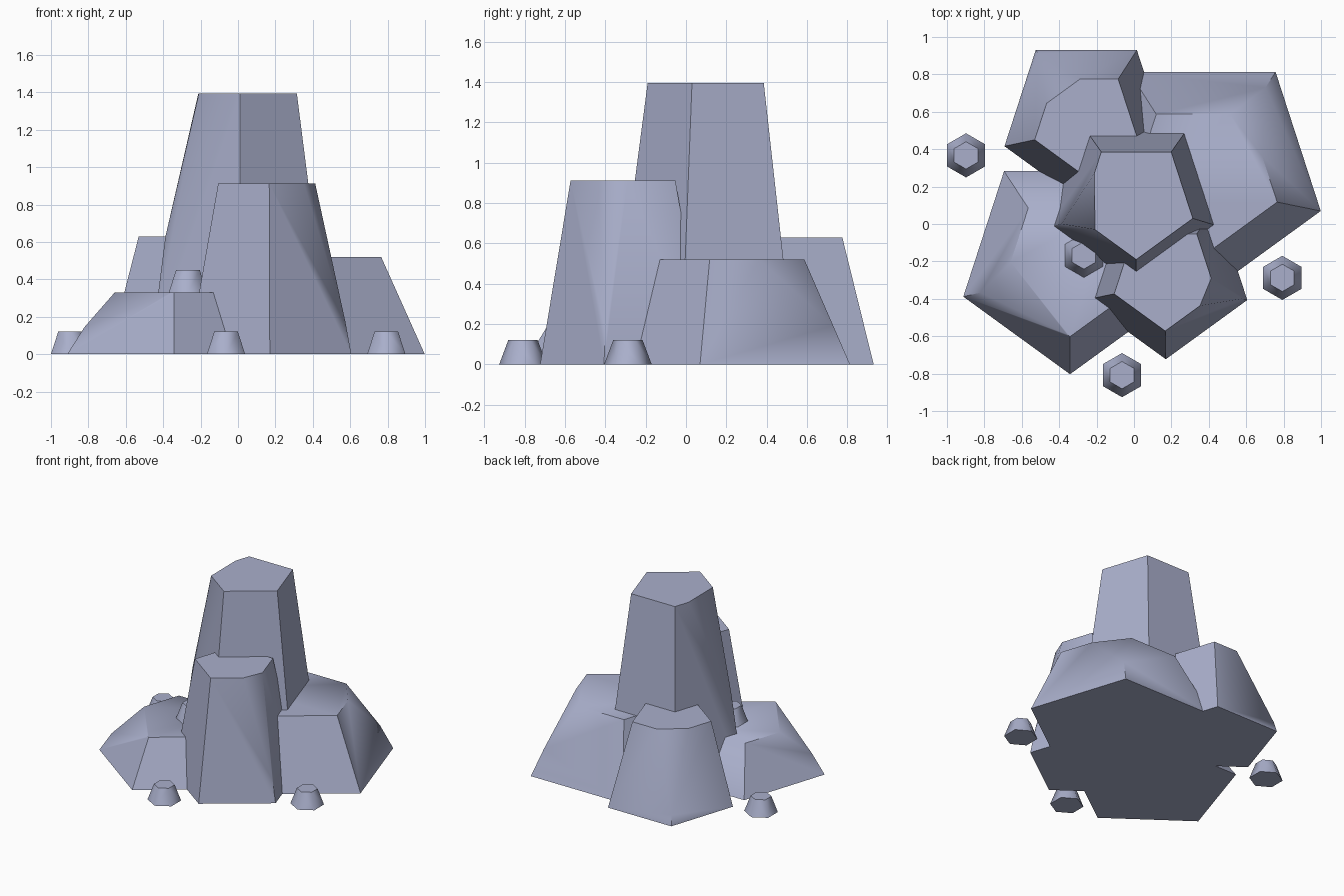
import bpy, bmesh
from math import sin, cos, pi, radians
from mathutils import Vector

if "Cube" in bpy.data.objects:
    bpy.data.objects.remove(bpy.data.objects["Cube"])

# Blue-grey stone
stone = bpy.data.materials.new("stone")
stone.diffuse_color = (0.40, 0.43, 0.60, 1)
stone.use_nodes = True
stone.node_tree.nodes["Principled BSDF"].inputs["Base Color"].default_value = stone.diffuse_color


def ring(n, cx, cy, z, r):
    # first corner points to the front (-y), then counter-clockwise
    return [Vector((cx + r * sin(2 * pi * i / n), cy - r * cos(2 * pi * i / n), z))
            for i in range(n)]


def hull_object(name, points):
    bm = bmesh.new()
    for p in points:
        bm.verts.new(p)
    res = bmesh.ops.convex_hull(bm, input=bm.verts[:])
    junk = [g for g in res["geom_interior"] if isinstance(g, bmesh.types.BMVert)]
    if junk:
        bmesh.ops.delete(bm, geom=junk, context='VERTS')
    bmesh.ops.dissolve_limit(bm, angle_limit=0.01, verts=bm.verts[:], edges=bm.edges[:])
    bmesh.ops.recalc_face_normals(bm, faces=bm.faces[:])
    mesh = bpy.data.meshes.new(name)
    bm.to_mesh(mesh)
    bm.free()
    mesh.materials.append(stone)
    obj = bpy.data.objects.new(name, mesh)
    bpy.context.collection.objects.link(obj)
    # soft shading over the chips and pebble walls, crisp main edges
    bpy.ops.object.select_all(action='DESELECT')
    obj.select_set(True)
    bpy.context.view_layer.objects.active = obj
    bpy.ops.object.shade_smooth_by_angle(angle=radians(60))


def rock(name, base, top, h, corner, to_prev, to_next, down):
    """Five-sided tapered rock with one top corner chipped off.
    base / top are (cx, cy, radius); the chip is given as fractions of the
    two top edges and the height of its lowest point as a fraction of h."""
    lo = ring(5, base[0], base[1], 0, base[2])
    hi = ring(5, top[0], top[1], h, top[2])
    c = hi[corner]
    chip = [c.lerp(hi[corner - 1], to_prev),
            c.lerp(hi[(corner + 1) % 5], to_next),
            lo[corner].lerp(c, down)]
    hull_object(name, lo + [p for i, p in enumerate(hi) if i != corner] + chip)


# Main rocks (corners: 0 front, 1 right, 2 back right, 3 back left, 4 left)
rock("tall_rock", (0.012, 0.132, 0.505), (0.012, 0.128, 0.318), 1.395, 4, 0.68, 0.27, 0.45)
rock("front_rock", (0.17, -0.265, 0.458), (0.167, -0.285, 0.287), 0.912, 1, 0.32, 0.26, 0.19)
rock("right_rock", (0.366, 0.275, 0.665), (0.366, 0.247, 0.42), 0.52, 2, 0.48, 0.20, 0.37)
rock("back_rock", (-0.255, 0.558, 0.46), (-0.255, 0.54, 0.29), 0.63, 3, 0.40, 0.40, 0.12)
rock("left_rock", (-0.342, -0.203, 0.60), (-0.342, -0.222, 0.38), 0.33, 4, 0.32, 0.95, 0.44)

# Small six-sided pebbles, one resting on the left rock
for i, (x, y, z) in enumerate([(-0.898, 0.367, 0), (0.793, -0.288, 0),
                               (-0.064, -0.808, 0), (-0.268, -0.168, 0.33)]):
    hull_object(f"pebble_{i + 1}", ring(6, x, y, z, 0.118) + ring(6, x, y, z + 0.12, 0.073))
